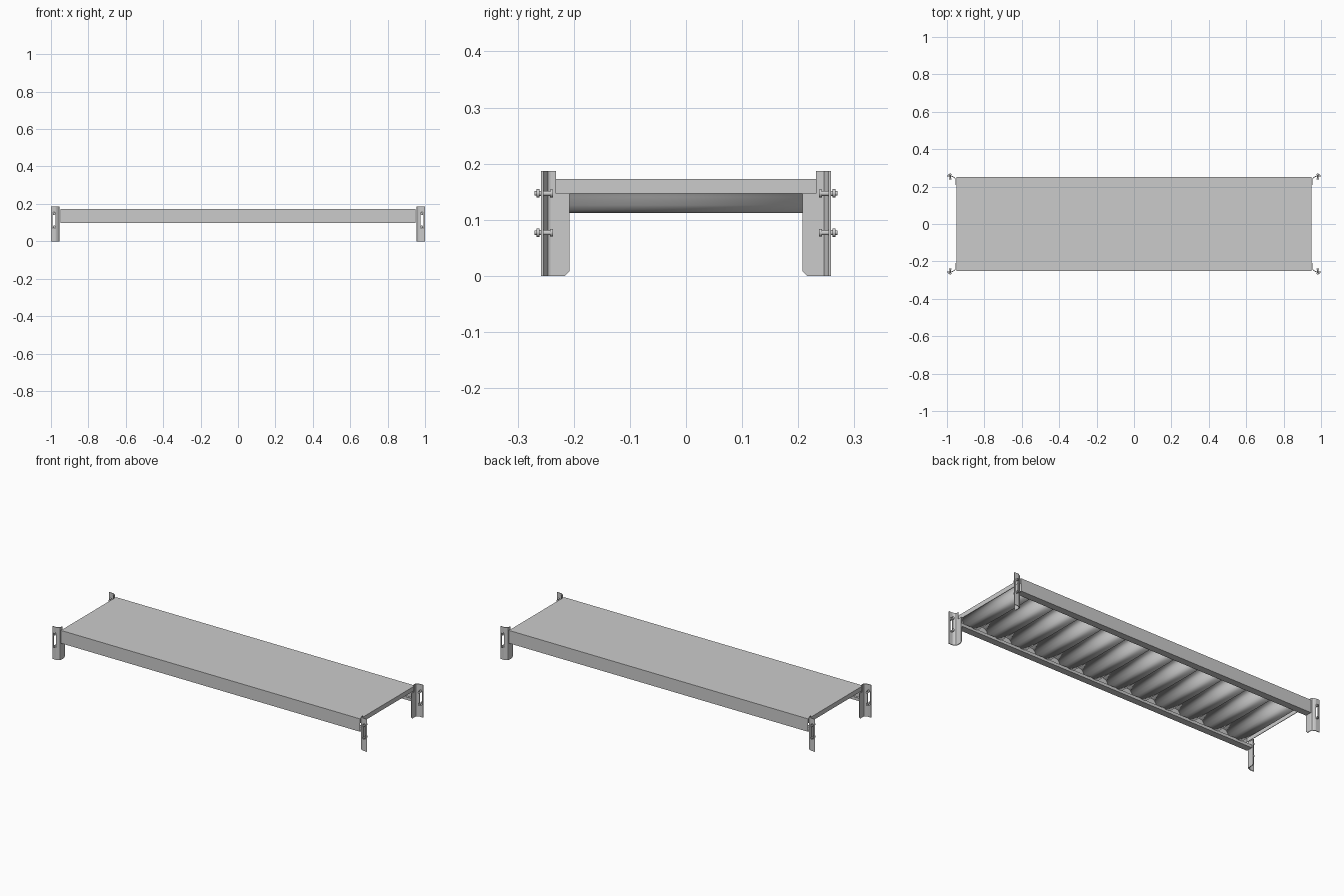
import bpy, bmesh, math
from mathutils import Vector

if "Cube" in bpy.data.objects:
    bpy.data.objects.remove(bpy.data.objects["Cube"])


def make_object(name, bm):
    bmesh.ops.recalc_face_normals(bm, faces=bm.faces)
    mesh = bpy.data.meshes.new(name)
    bm.to_mesh(mesh)
    bm.free()
    ob = bpy.data.objects.new(name, mesh)
    bpy.context.collection.objects.link(ob)
    return ob


def prism(name, pts, direction):
    """Closed polygon extruded along a direction."""
    bm = bmesh.new()
    face = bm.faces.new([bm.verts.new(p) for p in pts])
    out = bmesh.ops.extrude_face_region(bm, geom=[face])
    verts = [g for g in out["geom"] if isinstance(g, bmesh.types.BMVert)]
    bmesh.ops.translate(bm, vec=Vector(direction), verts=verts)
    return make_object(name, bm)


def sheet(name, pts, direction, thickness, offset):
    """Open profile extruded to a folded sheet of even thickness."""
    bm = bmesh.new()
    d = Vector(direction)
    a = [bm.verts.new(p) for p in pts]
    b = [bm.verts.new(Vector(p) + d) for p in pts]
    for i in range(len(pts) - 1):
        bm.faces.new((a[i], a[i + 1], b[i + 1], b[i]))
    ob = make_object(name, bm)
    mod = ob.modifiers.new("thickness", 'SOLIDIFY')
    mod.thickness, mod.offset = thickness, offset
    mod.use_even_offset = True
    return ob


def mirror(ob, x=True, y=True):
    mod = ob.modifiers.new("mirror", 'MIRROR')
    mod.use_axis = (x, y, False)
    mod.use_clip = False
    mod.use_mirror_merge = False


def smooth(ob):
    bpy.ops.object.select_all(action='DESELECT')
    ob.select_set(True)
    bpy.context.view_layer.objects.active = ob
    bpy.ops.object.shade_smooth_by_angle(angle=math.radians(35))


L = 0.95       # half length of the deck
TOP = 0.173    # deck height

# top skin folded down into the side beams, with bottom flanges and lips
half = [(0.212, 0.116), (0.212, 0.1), (0.249, 0.1), (0.249, TOP - 0.001)]
profile = half + [(-y, z) for y, z in reversed(half)]
sheet("deck_skin", [(-L, y, z) for y, z in profile], (2 * L, 0, 0), 0.002, 0)

# end lips of the deck
mirror(prism("end_lip", [(L - 0.003, -0.248, 0.147), (L - 0.003, 0.248, 0.147),
                         (L - 0.003, 0.248, TOP - 0.001), (L - 0.003, -0.248, TOP - 0.001)],
             (0.003, 0, 0)), y=False)

# corrugated sheet under the deck: rounded ribs running front to back
RIBS, STEPS = 12, 20
wave = []
for i in range(RIBS * STEPS + 1):
    t = i / (RIBS * STEPS)
    c = math.cos(2 * math.pi * RIBS * t)
    z = 0.141 + 0.028 * math.tanh(1.7 * c) / math.tanh(1.7)
    wave.append((-L + 0.004 + (2 * L - 0.008) * t, -0.247, z))
ribs = sheet("corrugated_ribs", wave, (0, 0.494, 0), 0.002, 0)
smooth(ribs)

# corner bracket: vertical angle profile with a small joggle
angle = [(0.999, 0.256, 0), (0.976, 0.256, 0), (0.970, 0.254, 0),
         (0.964, 0.250, 0), (0.958, 0.247, 0), (0.956, 0.242, 0), (0.956, 0.208, 0)]
bracket = sheet("corner_brackets", angle, (0, 0, 0.187), 0.004, 0)


def stadium(cx, z0, z1, r, y, n=8):
    pts = []
    for k in range(n + 1):
        a = math.pi * k / n
        pts.append((cx + r * math.cos(a), y, z1 - r + r * math.sin(a)))
    for k in range(n + 1):
        a = math.pi + math.pi * k / n
        pts.append((cx + r * math.cos(a), y, z0 + r + r * math.sin(a)))
    return pts


BX = 0.983
cutters = [
    prism("slot_cutter", stadium(BX, 0.068, 0.156, 0.008, 0.245), (0, 0.03, 0)),
    prism("notch_cutter", [(0.94, 0.2, 0.147), (0.94, 0.232, 0.147),
                           (0.94, 0.232, 0.2), (0.94, 0.2, 0.2)], (0.03, 0, 0)),
    prism("corner_cutter", [(0.94, 0.198, 0.018), (0.94, 0.225, -0.009),
                            (0.94, 0.198, -0.009)], (0.03, 0, 0)),
]
for cutter in cutters:
    cutter.hide_render = True
    cutter.hide_set(True)
    mod = bracket.modifiers.new(cutter.name, 'BOOLEAN')
    mod.operation, mod.object, mod.solver = 'DIFFERENCE', cutter, 'EXACT'
mirror(bracket)


# bolts at both ends of each slot: lathed along y
def bolts(name, heights):
    bm = bmesh.new()
    shape = [(0, 0.237), (0.007, 0.237), (0.007, 0.242), (0.0045, 0.242), (0.0045, 0.261),
             (0.0075, 0.261), (0.0075, 0.266), (0.004, 0.266), (0.004, 0.270), (0, 0.270)]
    for z in heights:
        vs = [bm.verts.new((BX + r, y, z)) for r, y in shape]
        es = [bm.edges.new(vs[i:i + 2]) for i in range(len(vs) - 1)]
        bmesh.ops.spin(bm, geom=vs + es, cent=(BX, 0, z), axis=(0, 1, 0),
                       angle=2 * math.pi, steps=16, use_duplicate=False)
    bmesh.ops.remove_doubles(bm, verts=bm.verts, dist=1e-5)
    return make_object(name, bm)


bolt_set = bolts("bracket_bolts", (0.077, 0.147))
smooth(bolt_set)
mirror(bolt_set)
